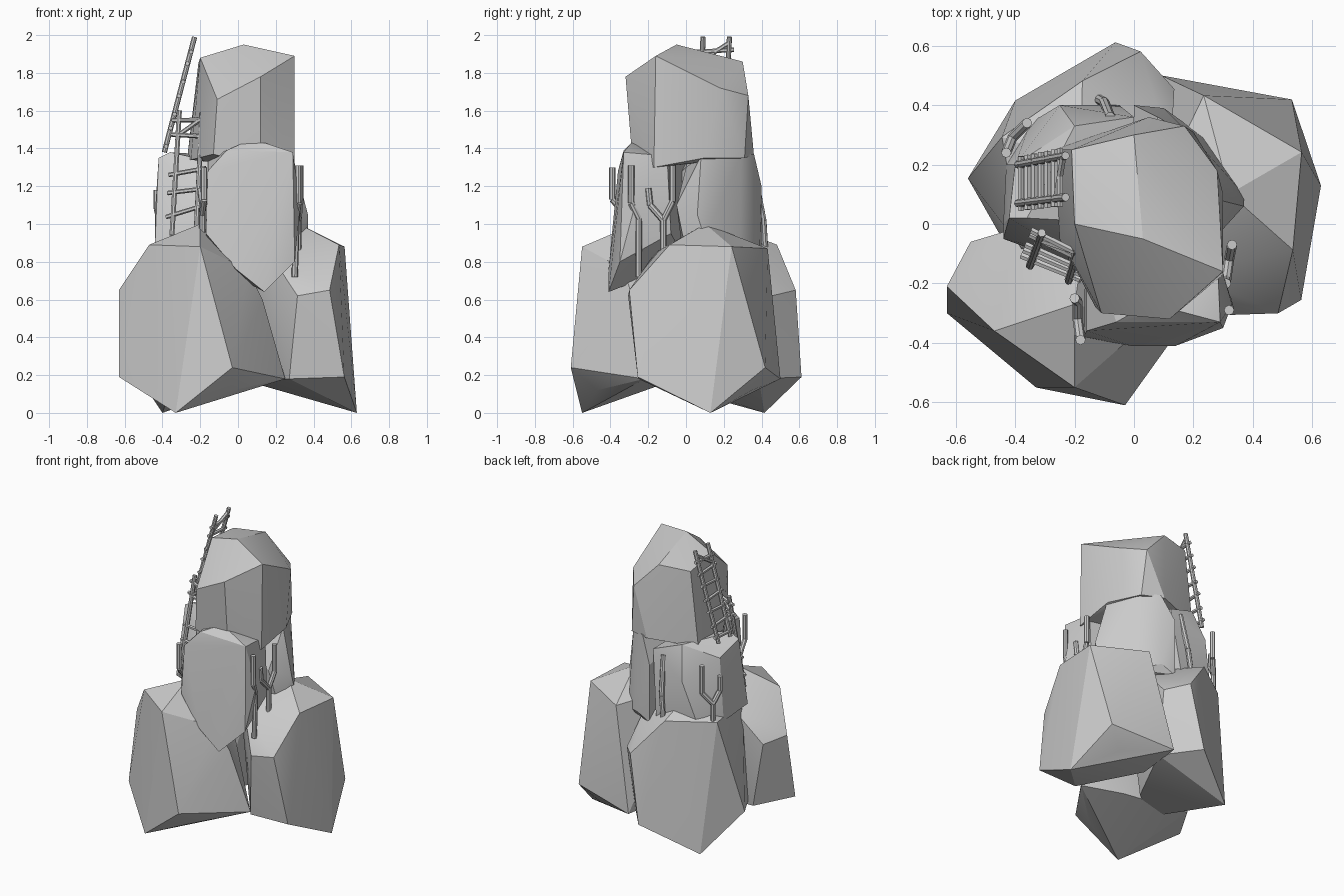
import bpy, bmesh, math
from mathutils import Vector, Matrix


def add_object(name, bm):
    mesh = bpy.data.meshes.new(name)
    bm.to_mesh(mesh)
    bm.free()
    ob = bpy.data.objects.new(name, mesh)
    bpy.context.collection.objects.link(ob)
    return ob


def rock(name, pts, angle=0, shift=(0, 0)):
    """Faceted boulder: hull round a few corner points, soft across shallow edges."""
    bm = bmesh.new()
    m = Matrix.Translation((shift[0], shift[1], 0)) @ Matrix.Rotation(math.radians(angle), 4, 'Z')
    for p in pts:
        bm.verts.new(m @ Vector(p))
    bmesh.ops.convex_hull(bm, input=bm.verts)
    junk = [v for v in bm.verts if not v.link_faces]
    bmesh.ops.delete(bm, geom=junk, context='VERTS')
    bmesh.ops.recalc_face_normals(bm, faces=bm.faces)
    for f in bm.faces:
        f.smooth = True
    for e in bm.edges:
        e.smooth = e.calc_face_angle(0) < math.radians(22)
    return add_object(name, bm)


def pole(bm, a, b, r=0.014, sides=8):
    a, b = Vector(a), Vector(b)
    d = b - a
    m = Matrix.Translation((a + b) / 2) @ d.to_track_quat('Z', 'Y').to_matrix().to_4x4()
    bmesh.ops.create_cone(bm, cap_ends=True, segments=sides, radius1=r, radius2=r,
                          depth=d.length, matrix=m)


def fork(name, *paths):
    """Forked branch made of jointed poles."""
    bm = bmesh.new()
    for path in paths:
        for a, b in zip(path, path[1:]):
            pole(bm, a, b, 0.017)
    add_object(name, bm)


def ladder(name, l0, l1, r0, r1, steps, over=0.2):
    bm = bmesh.new()
    l0, l1, r0, r1 = map(Vector, (l0, l1, r0, r1))
    pole(bm, l0, l1)
    pole(bm, r0, r1)
    for i, t in enumerate(steps):
        a, b = l0.lerp(l1, t), r0.lerp(r1, t)
        d = (b - a) * over
        tilt = Vector((0, 0, 0.006 * (-1) ** i))
        pole(bm, a - d - tilt, b + d + tilt, 0.012, 6)
    # diagonal brace
    pole(bm, l0.lerp(l1, 0.8), r0.lerp(r1, 0.95), 0.012, 6)
    add_object(name, bm)


# Base: one boulder, turned and repeated three times (the front one is slimmer on its right)
base = [(-.63, -.21, .65), (-.63, -.30, .19), (-.47, -.36, .89), (-.33, -.55, 0),
        (-.03, -.61, .24), (-.20, -.55, .88), (-.03, -.47, .12),
        (-.55, -.06, .62), (-.20, -.27, 1.0), (-.48, -.05, .18), (0, -.1, .16),
        (-.15, .05, .9), (-.35, .0, .85)]
slim = [(.05, -.33, .76), (.13, -.28, .6), (.25, -.22, .18)]
wide = [(.13, -.36, .87), (.26, -.27, .18)]
rock("base_rock_front", base + slim)
rock("base_rock_right", base + wide, 120, (-.012, .14))
rock("base_rock_back", base + wide, 250, (.004, -.083))

# Middle tier
rock("middle_rock_front", [
    (.14, -.41, .64), (-.01, -.41, .76), (-.17, -.38, .95), (-.16, -.36, 1.28),
    (-.06, -.33, 1.39), (.03, -.28, 1.43), (.14, -.29, 1.43), (.29, -.33, 1.38),
    (.33, -.27, 1.1), (.30, -.35, .80), (.28, -.1, 1.36), (-.16, 0, 1.35),
    (.28, -.08, .95), (-.15, 0, .8)])
rock("middle_rock_right", [
    (.37, .10, .92), (.37, .06, 1.05), (.29, .08, 1.36), (.20, .29, 1.37),
    (.24, .29, .8), (.10, .39, .85), (.08, .36, 1.37), (0, .40, 1.2),
    (0, 0, 1.3), (0, 0, .7), (0, .4, .8), (.31, 0, .85), (.27, -.05, 1.1)])
rock("middle_rock_left", [
    (-.44, -.05, .88), (-.44, 0, 1.05), (-.42, .02, 1.35), (-.36, .02, 1.38),
    (-.40, .20, 1.28), (-.43, .20, .85), (-.25, .40, 1.15), (-.05, .40, .85),
    (-.20, .33, 1.37), (0, .36, 1.3), (-.35, .34, .8), (0, 0, 1.3),
    (0, 0, .7), (-.22, -.13, .9), (-.22, -.1, 1.2)])

# Top boulder
rock("top_rock", [
    (.03, -.05, 1.95), (.30, -.16, 1.89), (.12, -.32, 1.78), (-.11, -.30, 1.66),
    (-.20, 0, 1.88), (-.21, .25, 1.85), (0, .30, 1.86), (.17, .33, 1.68),
    (.28, .18, 1.72), (.30, -.17, 1.3), (-.13, -.28, 1.37), (.12, -.28, 1.3),
    (.20, .31, 1.35), (.05, .36, 1.36), (-.27, .25, 1.34), (-.25, -.05, 1.34),
    (.30, .1, 1.35)])

# Ladders up the left side
ladder("upper_ladder", (-.39, .07, 1.38), (-.23, .09, 1.99), (-.39, .2, 1.38),
       (-.23, .23, 1.99), (.06, .2, .34, .48, .62, .76, .88), .2)
ladder("lower_ladder", (-.35, -.14, .94), (-.31, -.03, 1.6), (-.22, -.19, .98),
       (-.19, -.09, 1.59), (.17, .34, .5, .8, .93), .28)

# Forked branches leaning on the rocks
fork("branch_right", [(.32, -.12, .86), (.32, -.12, 1.02), (.33, -.07, 1.12), (.33, -.07, 1.31)],
     [(.32, -.12, 1.02), (.31, -.19, 1.1), (.31, -.2, 1.19)])
fork("branch_front_right", [(.30, -.25, .72), (.31, -.25, 1.03), (.32, -.29, 1.11), (.32, -.29, 1.31)])
fork("branch_front_left", [(-.19, -.32, .93), (-.19, -.32, 1.05), (-.18, -.39, 1.13), (-.18, -.39, 1.3)],
     [(-.19, -.32, 1.05), (-.19, -.26, 1.11), (-.20, -.25, 1.19)])
fork("branch_back_left", [(-.41, .29, .8), (-.41, .29, 1.0), (-.36, .34, 1.08), (-.36, .34, 1.27)],
     [(-.41, .29, 1.0), (-.43, .24, 1.08), (-.43, .24, 1.18)])
fork("branch_back", [(-.12, .42, .85), (-.10, .41, 1.02), (-.08, .36, 1.28)])
